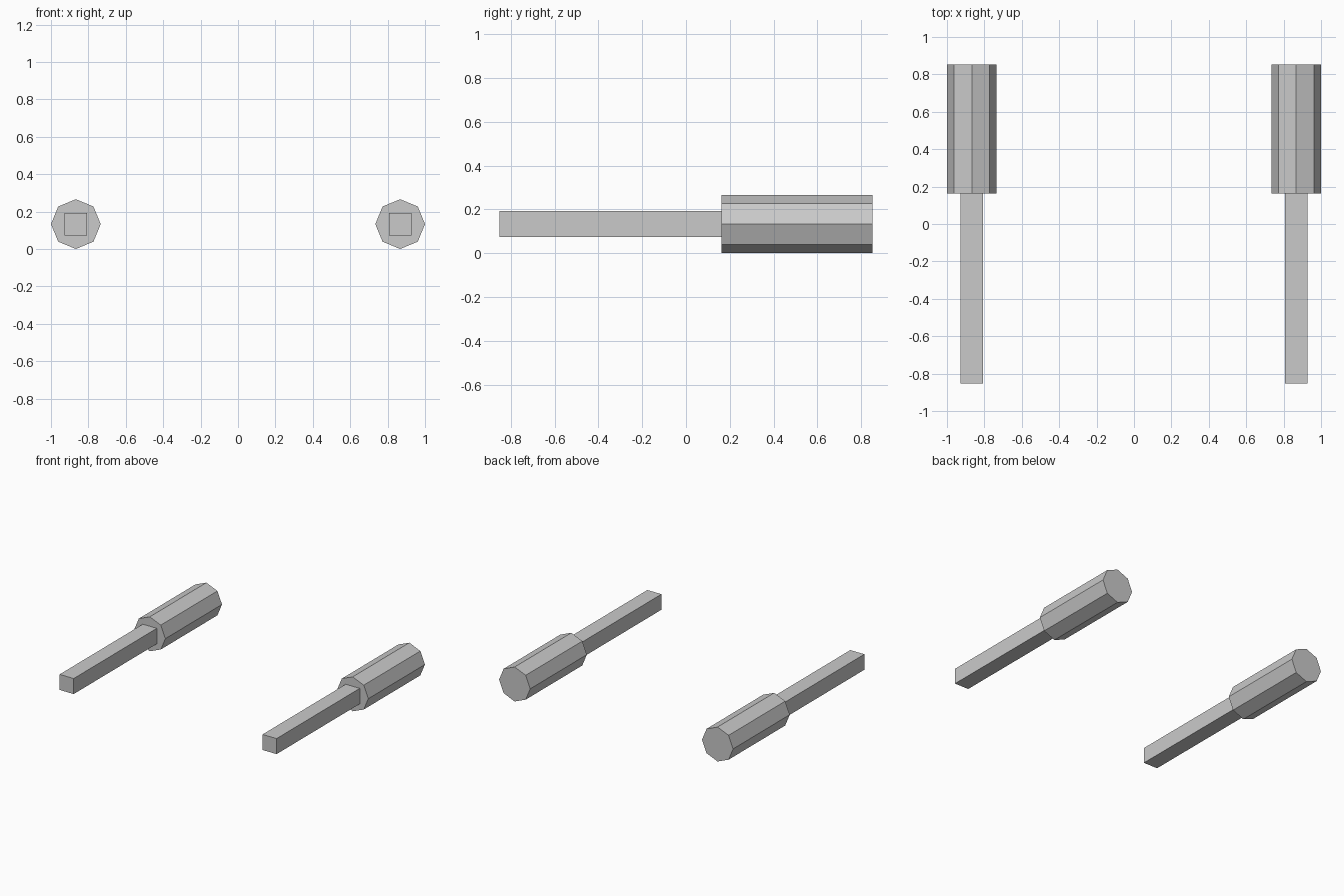
import bpy
import math

if "Cube" in bpy.data.objects:
    bpy.data.objects.remove(bpy.data.objects["Cube"])

grey = bpy.data.materials.new("light_grey")
grey.diffuse_color = (0.59, 0.59, 0.59, 1)
grey.use_nodes = True
grey.node_tree.nodes["Principled BSDF"].inputs["Base Color"].default_value = grey.diffuse_color

R = 0.133               # octagon radius
X = 1 - R               # sideways offset of each tool
Y_BACK, Y_JOIN, Y_FRONT = 0.853, 0.162, -0.853

for side, s in (("left", -1), ("right", 1)):
    # Eight-sided grip, corners on the axes
    bpy.ops.mesh.primitive_cylinder_add(
        vertices=8, radius=R, depth=Y_BACK - Y_JOIN,
        location=(s * X, (Y_BACK + Y_JOIN) / 2, R),
        rotation=(math.pi / 2, 0, 0))
    grip = bpy.context.object
    grip.name = side + "_grip"
    grip.data.materials.append(grey)

    # Square bar reaching forward from the grip
    bpy.ops.mesh.primitive_cube_add(
        size=1, location=(s * X, (Y_JOIN + Y_FRONT) / 2, R))
    bar = bpy.context.object
    bar.name = side + "_bar"
    bar.scale = (0.12, Y_JOIN - Y_FRONT, 0.12)
    bar.data.materials.append(grey)
